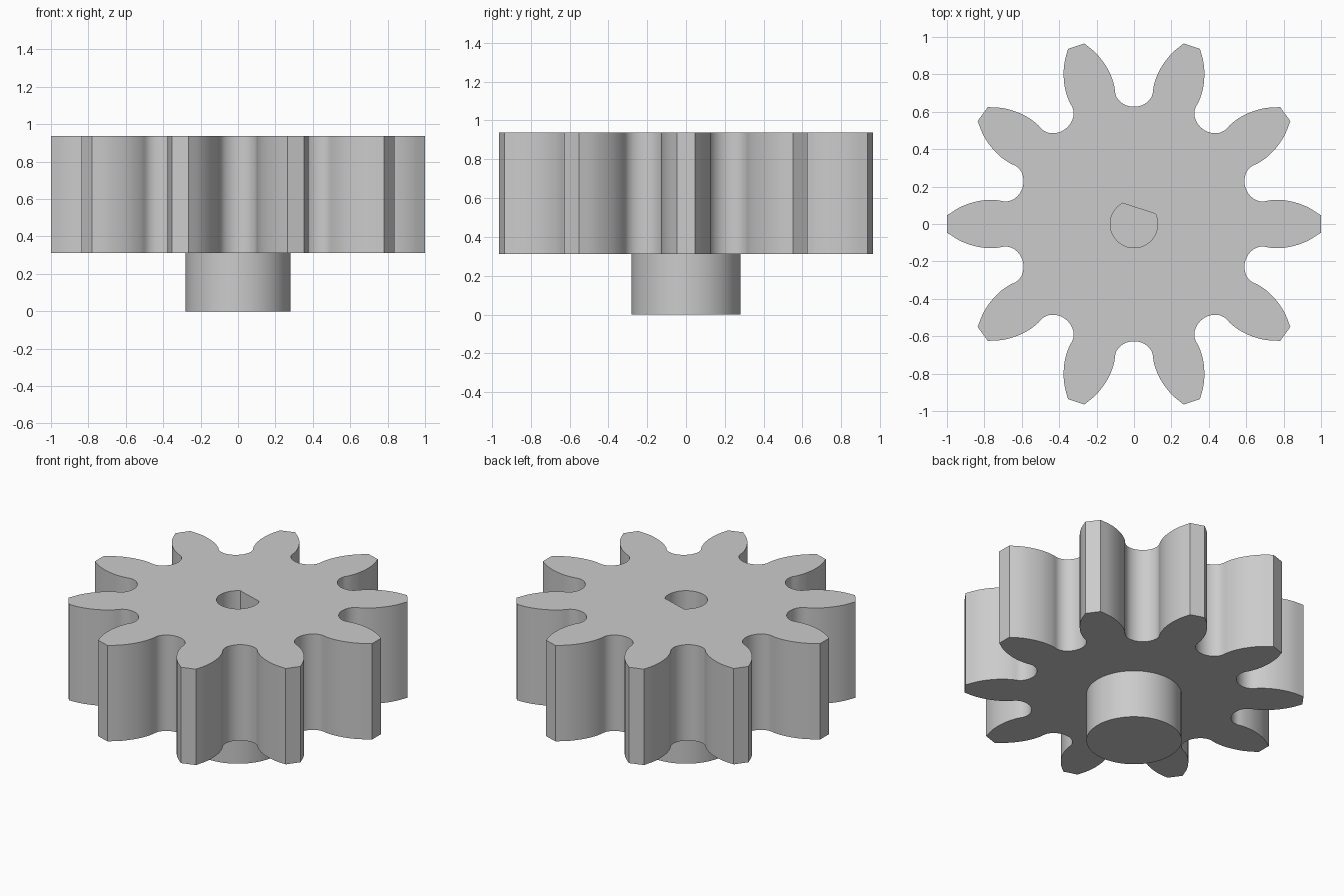
import bpy, bmesh
from math import sin, cos, pi, radians, acos
from mathutils import Vector, Matrix

cube = bpy.data.objects.get("Cube")
if cube:
    bpy.data.objects.remove(cube, do_unlink=True)

TEETH = 10
HUB_TOP, GEAR_TOP = 0.3125, 0.937

grey = bpy.data.materials.new("light_grey")
grey.use_nodes = True
colour = (0.6, 0.6, 0.6, 1.0)
grey.diffuse_color = colour
grey.node_tree.nodes["Principled BSDF"].inputs["Base Color"].default_value = colour


def arc(radius, start, end, steps):
    """Points along a circular arc, both ends included."""
    return [Vector((radius * cos(start + (end - start) * i / steps),
                    radius * sin(start + (end - start) * i / steps)))
            for i in range(steps + 1)]


def smooth_path(points, steps):
    """Catmull-Rom curve through the points."""
    padded = [points[0] * 2 - points[1]] + points + [points[-1] * 2 - points[-2]]
    path = []
    for a, b, c, d in zip(padded, padded[1:], padded[2:], padded[3:]):
        for i in range(steps):
            t = i / steps
            path.append(0.5 * (2 * b + (c - a) * t + (2 * a - 5 * b + 4 * c - d) * t ** 2
                               + (3 * b - a - 3 * c + d) * t ** 3))
    return path + [points[-1]]


def prism(name, loops, bottom, top):
    """Closed extrusion of an outline with optional hole loops."""
    bm = bmesh.new()
    caps = ([], [])
    for loop in loops:
        low, high = [[bm.verts.new((p.x, p.y, z)) for p in loop] for z in (bottom, top)]
        for i in range(len(loop)):
            j = (i + 1) % len(loop)
            bm.faces.new((low[i], low[j], high[j], high[i]))
            caps[0].append(bm.edges.get((low[i], low[j])))
            caps[1].append(bm.edges.get((high[i], high[j])))
    for edges in caps:
        bmesh.ops.triangle_fill(bm, edges=edges, use_beauty=True)
    bmesh.ops.recalc_face_normals(bm, faces=bm.faces)
    mesh = bpy.data.meshes.new(name)
    bm.to_mesh(mesh)
    bm.free()
    mesh.materials.append(grey)
    obj = bpy.data.objects.new(name, mesh)
    bpy.context.collection.objects.link(obj)
    bpy.ops.object.select_all(action="DESELECT")
    obj.select_set(True)
    bpy.context.view_layer.objects.active = obj
    bpy.ops.object.shade_smooth_by_angle(angle=radians(25))
    return obj


# Half of one gap between teeth: radial distance, sideways offset
half = [Vector(p) for p in ((0.627, 0), (0.634, 0.04), (0.656, 0.076), (0.69, 0.098),
                            (0.74, 0.106), (0.80, 0.126), (0.86, 0.16),
                            (0.915, 0.205), (0.965, 0.265))]
# Mirror the root first so the curve stays smooth across the gap centre
full = [Vector((p.x, -p.y)) for p in reversed(half[1:])] + half
gap = smooth_path(full, 4)

# Repeat the gap around the gear; tooth tips close between neighbours
outline = []
for k in range(TEETH):
    turn = Matrix.Rotation((k + 0.5) * 2 * pi / TEETH, 2)
    outline += [turn @ p for p in gap]

# D-shaped shaft hole with its flat towards the back
bore, flat = 0.127, 0.087
facing, half_angle = radians(72), acos(flat / bore)
hole = arc(bore, facing + half_angle, facing + 2 * pi - half_angle, 48)

prism("gear_wheel", [outline, hole], HUB_TOP, GEAR_TOP)

# Solid hub under the gear
prism("hub", [arc(0.281, 0, 2 * pi, 64)[:-1]], 0, HUB_TOP)
